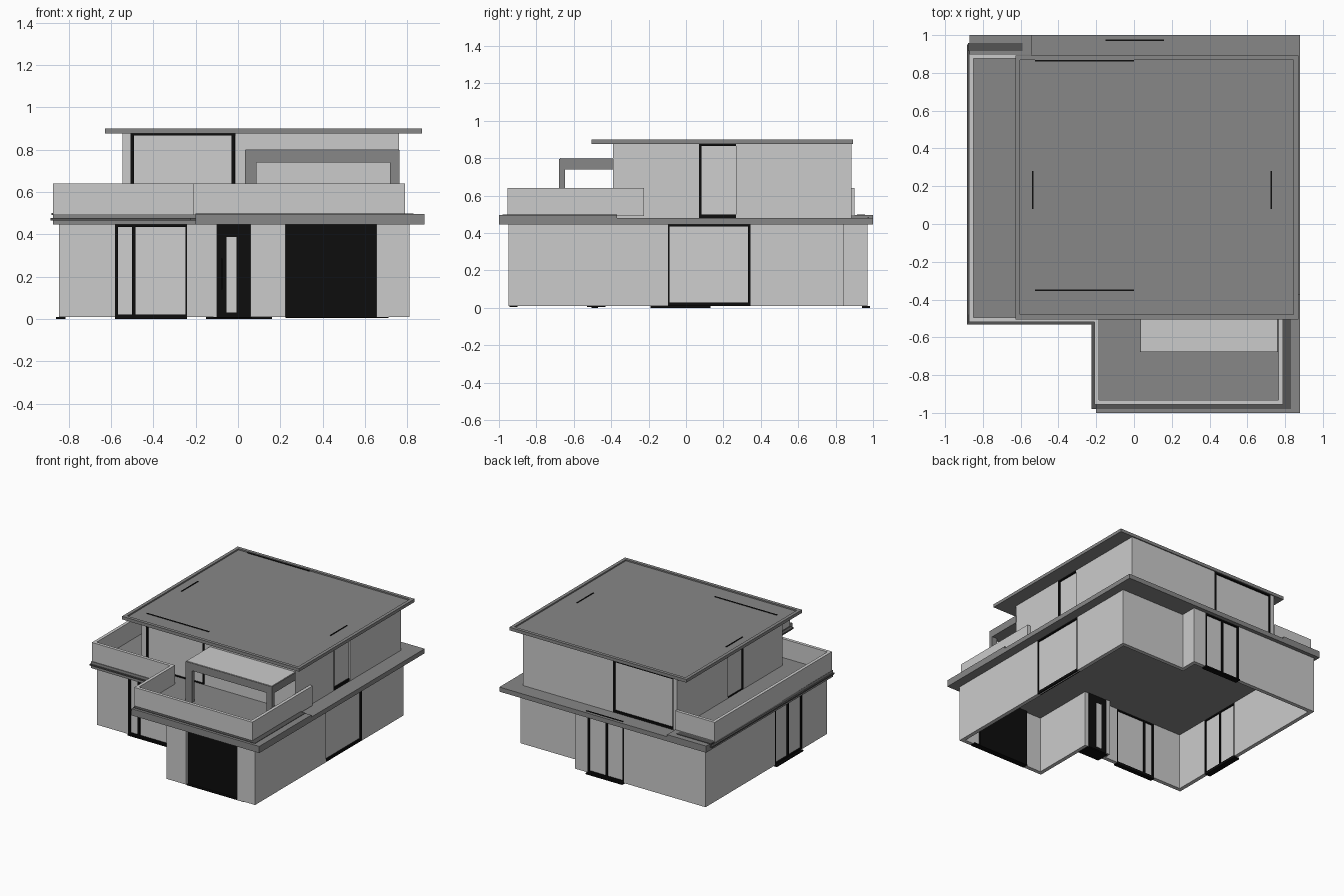
import bpy
import bmesh

cube = bpy.data.objects.get("Cube")
if cube:
    bpy.data.objects.remove(cube, do_unlink=True)


def material(name, value):
    m = bpy.data.materials.new(name)
    m.use_nodes = True
    colour = (value, value, value, 1)
    m.diffuse_color = colour
    m.node_tree.nodes["Principled BSDF"].inputs["Base Color"].default_value = colour
    return m


WALL = material("pale_render", 0.6)
GLASS = material("pale_glass", 0.62)
GREY = material("mid_grey", 0.245)
DARK = material("dark_grey", 0.09)
BLACK = material("black_frame", 0.004)


def prism(name, points, z0, z1, mat):
    """Upright solid over a flat outline."""
    bm = bmesh.new()
    face = bm.faces.new([bm.verts.new((x, y, z0)) for x, y in points])
    up = bmesh.ops.extrude_face_region(bm, geom=[face])["geom"]
    bmesh.ops.translate(bm, vec=(0, 0, z1 - z0),
                        verts=[v for v in up if isinstance(v, bmesh.types.BMVert)])
    bmesh.ops.recalc_face_normals(bm, faces=bm.faces)
    mesh = bpy.data.meshes.new(name)
    bm.to_mesh(mesh)
    bm.free()
    mesh.materials.append(mat)
    obj = bpy.data.objects.new(name, mesh)
    bpy.context.collection.objects.link(obj)
    return obj


def box(name, x0, x1, y0, y1, z0, z1, mat):
    return prism(name, [(x0, y0), (x1, y0), (x1, y1), (x0, y1)], z0, z1, mat)


def along(name, axis, a0, a1, b0, b1, z0, z1, mat):
    """Box whose length runs along the chosen axis."""
    if axis == "x":
        return box(name, a0, a1, b0, b1, z0, z1, mat)
    return box(name, b0, b1, a0, a1, z0, z1, mat)


T = 0.03  # wall thickness


def wall(name, axis, outer, inward, spans, z0, z1):
    """Wall in pieces, leaving full-height openings between the spans."""
    b0, b1 = sorted((outer, outer + inward * T))
    for a0, a1 in spans:
        along(name, axis, a0, a1, b0, b1, z0, z1, WALL)


def window(name, axis, outer, inward, a0, a1, z0, z1, bars, sill=0.012):
    """Pane set back in its opening, with sill, head and upright bars."""
    g0, g1 = sorted((outer + inward * 0.012, outer + inward * 0.02))
    f0, f1 = sorted((outer + inward * 0.001, outer + inward * 0.028))
    along(name + "_pane", axis, a0, a1, g0, g1, z0, z1, GLASS)
    along(name + "_sill", axis, a0, a1, f0, f1, z0, z0 + sill, BLACK)
    along(name + "_head", axis, a0, a1, f0, f1, z1 - 0.01, z1, BLACK)
    for pos, width in bars:
        along(name + "_bar", axis, pos, pos + width, f0, f1, z0, z1, BLACK)


# Ground floor walls
G0, G1 = 0.01, 0.445
wall("ground_front_wall", "x", -0.5, 1, [(-0.845, -0.58), (-0.24, -0.1)], G0, G1)
wall("ground_left_wall", "y", -0.845, 1, [(-0.5, -0.2), (0.13, 0.97)], G0, G1)
wall("ground_back_wall", "x", 0.97, -1, [(-0.845, -0.155), (0.155, 0.26)], G0, G1)
wall("back_step_wall", "y", 0.26, -1, [(0.815, 0.97)], G0, G1)
wall("back_recess_wall", "x", 0.845, -1, [(0.23, 0.81)], G0, G1)
wall("ground_right_wall", "y", 0.81, -1, [(-0.95, -0.095), (0.345, 0.845)], G0, G1)
wall("garage_side_wall", "y", 0.06, 1, [(-0.95, -0.43)], G0, G1)
wall("garage_front_pier", "x", -0.95, 1, [(0.06, 0.225), (0.655, 0.81)], G0, G1)
wall("porch_return", "y", -0.1, -1, [(-0.5, -0.42)], G0, G1)

# Ground floor windows
window("front_window", "x", -0.5, 1, -0.58, -0.24, G0, 0.445,
       [(-0.58, 0.014), (-0.5, 0.015), (-0.247, 0.007)])
window("left_window", "y", -0.845, 1, -0.2, 0.13, G0, 0.445,
       [(-0.2, 0.012), (-0.04, 0.012), (0.118, 0.012)])
window("back_window", "x", 0.97, -1, -0.155, 0.155, G0, 0.445,
       [(-0.155, 0.014), (-0.01, 0.014), (0.141, 0.014)])
window("right_window", "y", 0.81, -1, -0.095, 0.345, G0, 0.445,
       [(-0.095, 0.006), (0.331, 0.014)], 0.02)

# Front door and garage door
box("front_door", -0.1, 0.06, -0.45, -0.425, G0, 0.445, BLACK)
box("door_pane", -0.055, -0.008, -0.453, -0.422, 0.03, 0.388, GLASS)
box("door_handle", -0.08, -0.074, -0.468, -0.45, 0.14, 0.285, BLACK)
box("garage_door", 0.225, 0.655, -0.925, -0.905, G0, 0.445, BLACK)

# Thresholds under the openings
box("door_threshold", -0.115, 0.065, -0.53, -0.43, 0.004, 0.01, BLACK)
box("garage_threshold", 0.225, 0.71, -0.945, -0.9, 0.004, 0.01, BLACK)
box("front_threshold", -0.58, -0.24, -0.505, -0.47, 0.0, 0.01, BLACK)
box("left_threshold", -0.86, -0.815, -0.19, 0.13, 0.0, 0.01, BLACK)
box("back_threshold", -0.15, 0.16, 0.94, 0.985, 0.0, 0.01, BLACK)

# Floor slab with eaves, and the raised terrace edge
prism("floor_slab", [(-0.875, -0.525), (-0.2, -0.525), (-0.2, -1), (0.88, -1),
                     (0.88, 1), (-0.87, 1)], 0.445, 0.48, GREY)
prism("terrace_deck", [(-0.875, -0.525), (-0.2, -0.525), (-0.2, -1), (0.88, -1),
                       (0.88, -0.37), (-0.54, -0.37), (-0.54, 1), (-0.87, 1)],
      0.48, 0.496, GREY)
box("back_window_head", -0.15, 0.16, 0.97, 0.978, 0.48, 0.484, BLACK)

# Dark gutters around the terraces
box("gutter_left", -0.885, -0.86, -0.53, 0.95, 0.466, 0.476, DARK)
box("gutter_front", -0.885, -0.2, -0.533, -0.5, 0.466, 0.476, DARK)
box("gutter_garage_left", -0.225, -0.19, -0.98, -0.52, 0.466, 0.476, DARK)
box("gutter_back", -0.88, -0.59, 0.915, 0.957, 0.49, 0.5, DARK)
box("ledge_garage_front", -0.2, 0.83, -0.98, -0.95, 0.494, 0.499, DARK)
box("ledge_garage_right", 0.79, 0.83, -0.98, -0.37, 0.494, 0.499, DARK)

# Parapets
P0, P1 = 0.49, 0.64
R = 0.024
box("parapet_left", -0.873, -0.873 + R, -0.52, 0.9, P0, P1, WALL)
box("parapet_back", -0.873, -0.54, 0.9 - R, 0.9, P0, P1, WALL)
box("parapet_front", -0.873, -0.186, -0.52, -0.52 + R, P0, P1, WALL)
box("parapet_garage_left", -0.21, -0.21 + R, -0.955, -0.5, P0, P1, WALL)
box("parapet_garage_front", -0.21, 0.79, -0.955, -0.955 + R, P0, P1, WALL)
box("parapet_garage_right", 0.79 - R, 0.79, -0.955, -0.225, P0, P1, WALL)

# Upper floor walls and windows
U0, U1 = 0.48, 0.878
wall("upper_front_wall", "x", -0.39, 1, [(-0.545, -0.508), (-0.012, 0.76)], U0, U1)
wall("upper_back_wall", "x", 0.885, -1, [(-0.545, -0.52), (0.0, 0.76)], U0, U1)
wall("upper_left_wall", "y", -0.545, 1, [(-0.39, 0.08), (0.27, 0.885)], U0, U1)
wall("upper_right_wall", "y", 0.76, -1, [(-0.39, 0.07), (0.267, 0.885)], U0, U1)
window("upper_front_window", "x", -0.39, 1, -0.508, -0.012, 0.49, 0.876,
       [(-0.508, 0.016), (-0.03, 0.016)])
window("upper_back_window", "x", 0.885, -1, -0.52, 0.0, U0, 0.876,
       [(-0.52, 0.016), (-0.016, 0.016)], 0.016)
window("upper_left_window", "y", -0.545, 1, 0.08, 0.27, U0, 0.876,
       [(0.08, 0.01)], 0.02)
window("upper_right_window", "y", 0.76, -1, 0.07, 0.267, U0, 0.876,
       [(0.07, 0.014)], 0.02)

# Roof with a shallow rim
X0, X1, Y0, Y1 = -0.628, 0.87, -0.505, 0.893
RIM = 0.025
box("roof_deck", X0, X1, Y0, Y1, 0.876, 0.89, GREY)
for y in (Y0, Y1 - RIM):
    box("roof_rim", X0, X1, y, y + RIM, 0.89, 0.9, GREY)
for x in (X0, X1 - RIM):
    box("roof_rim", x, x + RIM, Y0 + RIM, Y1 - RIM, 0.89, 0.9, GREY)

# Window heads showing on the roof
for y in (-0.355, 0.86):
    box("roof_strip", -0.525, 0.0, y, y + 0.008, 0.888, 0.894, BLACK)
for x in (-0.54, 0.722):
    box("roof_strip", x, x + 0.008, 0.08, 0.28, 0.888, 0.894, BLACK)

# Terrace canopy: grey frame, pale top
box("canopy_slab", 0.032, 0.762, -0.678, -0.385, 0.74, 0.797, GREY)
box("canopy_top", 0.036, 0.758, -0.674, -0.385, 0.797, 0.801, WALL)
box("canopy_left_leg", 0.032, 0.087, -0.678, -0.648, 0.49, 0.74, GREY)
box("canopy_right_leg", 0.718, 0.762, -0.678, -0.648, 0.49, 0.74, GREY)
